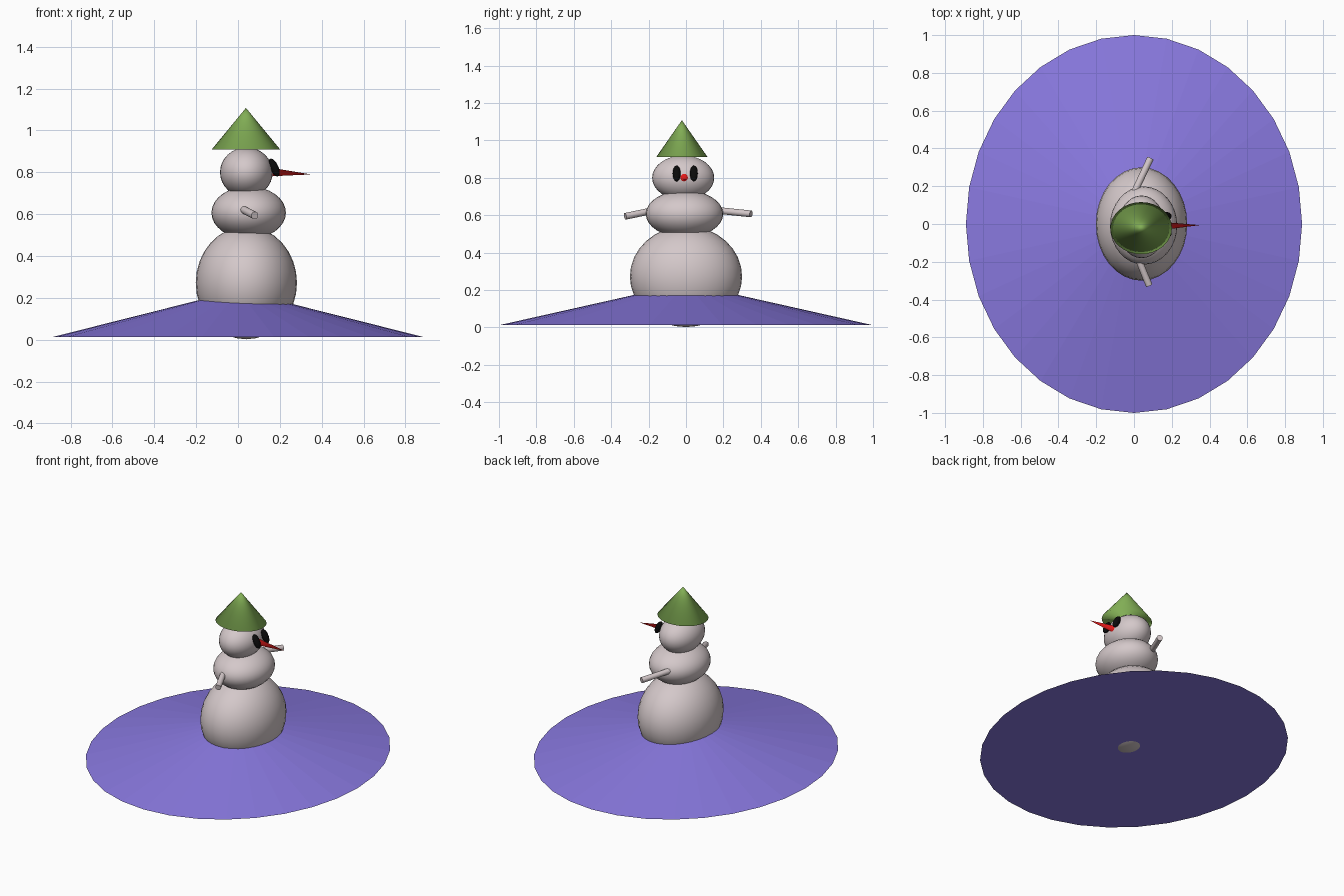
import bpy
from math import radians
from mathutils import Vector

if "Cube" in bpy.data.objects:
    bpy.data.objects.remove(bpy.data.objects["Cube"])


def material(name, rgb):
    m = bpy.data.materials.new(name)
    m.diffuse_color = (*rgb, 1)
    m.use_nodes = True
    m.node_tree.nodes["Principled BSDF"].inputs["Base Color"].default_value = m.diffuse_color
    return m


SNOW = material("snow", (0.66, 0.58, 0.59))
PURPLE = material("purple ground", (0.25, 0.19, 0.74))
GREEN = material("green hat", (0.22, 0.42, 0.09))
RED = material("red nose", (0.75, 0.01, 0.01))
BLACK = material("black eyes", (0.003, 0.003, 0.003))


def finish(name, mat, smooth=True):
    ob = bpy.context.object
    ob.name = name
    ob.data.materials.append(mat)
    if smooth:
        bpy.ops.object.shade_smooth()
    return ob


def ellipsoid(name, centre, radii, mat, tilt=0):
    bpy.ops.mesh.primitive_uv_sphere_add(segments=32, ring_count=16, location=centre)
    bpy.context.object.scale = radii
    bpy.context.object.rotation_euler = (0, tilt, 0)
    return finish(name, mat)


def rod(name, start, end, r1, r2, mat):
    a, b = Vector(start), Vector(end)
    bpy.ops.mesh.primitive_cone_add(vertices=32, radius1=r1, radius2=r2,
                                    depth=(b - a).length, location=(a + b) / 2)
    bpy.context.object.rotation_euler = (b - a).to_track_quat('Z', 'Y').to_euler()
    finish(name, mat, False)
    bpy.ops.object.shade_smooth_by_angle(angle=radians(40))


# Wide shallow ground cone
bpy.ops.mesh.primitive_cone_add(vertices=32, radius1=1, depth=0.224,
                                location=(0, 0, 0.012 + 0.112))
bpy.context.object.scale = (0.89, 1, 1)
finish("ground_mound", PURPLE, False)

# Three stacked snowballs
ellipsoid("lower_body", (0.04, 0, 0.272), (0.242, 0.3, 0.27), SNOW)
ellipsoid("upper_body", (0.051, -0.008, 0.607), (0.178, 0.207, 0.126), SNOW)
ellipsoid("head", (0.04, -0.015, 0.8), (0.126, 0.166, 0.119), SNOW)

# Hat
bpy.ops.mesh.primitive_cone_add(vertices=32, radius1=1, depth=0.198,
                                location=(0.038, -0.022, 0.91 + 0.099))
bpy.context.object.scale = (0.163, 0.138, 1)
finish("hat", GREEN)

# Face
rod("nose", (-0.07, -0.015, 0.815), (0.348, -0.006, 0.79), 0.045, 0, RED)
for name, y in (("left_eye", -0.05), ("right_eye", 0.042)):
    ellipsoid(name, (0.173, y, 0.823), (0.02, 0.021, 0.046), BLACK, radians(-25))

# Arms
rod("left_arm", (-0.02, -0.08, 0.645), (0.08, -0.325, 0.594), 0.018, 0.018, SNOW)
rod("right_arm", (-0.03, 0.1, 0.633), (0.087, 0.348, 0.607), 0.018, 0.018, SNOW)
